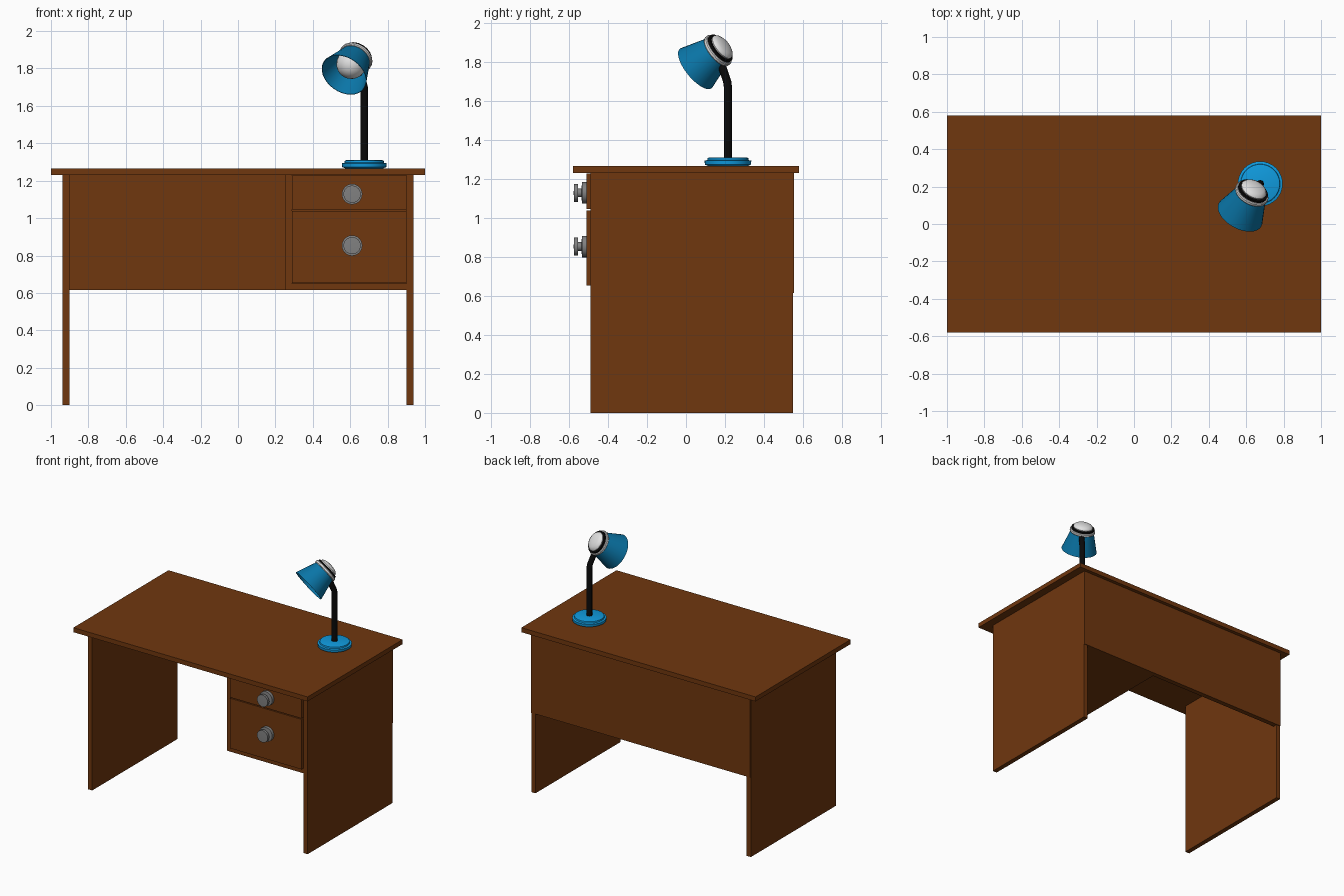
import bpy, bmesh, math
from mathutils import Vector

if "Cube" in bpy.data.objects:
    bpy.data.objects.remove(bpy.data.objects["Cube"])


def material(name, rgb):
    m = bpy.data.materials.new(name)
    m.diffuse_color = (*rgb, 1)
    m.use_nodes = True
    m.node_tree.nodes["Principled BSDF"].inputs["Base Color"].default_value = m.diffuse_color
    return m


WOOD = material("brown wood", (0.162, 0.038, 0.0045))
GREY = material("knob grey", (0.22, 0.22, 0.22))
BLUE = material("bright blue", (0.005, 0.33, 0.74))
DEEP = material("deep blue", (0.003, 0.18, 0.39))
WHITE = material("white", (0.75, 0.75, 0.75))
BLACK = material("black", (0.003, 0.003, 0.003))


def finish(name, bm, mat, smooth=False):
    bmesh.ops.recalc_face_normals(bm, faces=bm.faces)
    me = bpy.data.meshes.new(name)
    bm.to_mesh(me)
    bm.free()
    me.materials.append(mat)
    ob = bpy.data.objects.new(name, me)
    bpy.context.collection.objects.link(ob)
    if smooth:
        bpy.ops.object.select_all(action='DESELECT')
        ob.select_set(True)
        bpy.context.view_layer.objects.active = ob
        bpy.ops.object.shade_smooth_by_angle(angle=math.radians(35))
    return ob


def box(name, x, y, z, mat=WOOD):
    bm = bmesh.new()
    bmesh.ops.create_cube(bm, size=1)
    for v in bm.verts:
        v.co = [lo + (c + 0.5) * (hi - lo) for c, (lo, hi) in zip(v.co, (x, y, z))]
    return finish(name, bm, mat)


def lathe(name, profile, origin, axis, mat, sides=32):
    """Spin (radius, height) points around an axis; radius 0 closes to a point."""
    bm = bmesh.new()
    q = Vector(axis).to_track_quat('Z', 'Y')
    rings = []
    for r, h in profile:
        n = sides if r > 0 else 1
        rings.append([bm.verts.new(Vector(origin) + q @ Vector(
            (r * math.cos(2 * math.pi * i / sides), r * math.sin(2 * math.pi * i / sides), h)))
            for i in range(n)])
    for a, b in zip(rings, rings[1:]):
        for i in range(sides):
            j = (i + 1) % sides
            quad = [a[i % len(a)], a[j % len(a)], b[j % len(b)], b[i % len(b)]]
            bm.faces.new(list(dict.fromkeys(quad)))
    return finish(name, bm, mat, True)


# Desk carcass
box("desk_top", (-1, 1), (-0.58, 0.58), (1.23, 1.265))
for side, s in (("left", -1), ("right", 1)):
    box(side + "_side_panel", sorted((s * 0.902, s * 0.938)), (-0.49, 0.548), (0, 1.23))
box("back_panel", (-0.936, 0.936), (0.515, 0.553), (0.615, 1.23))

# Drawer cabinet
box("cabinet_side", (0.25, 0.288), (-0.49, 0.53), (0.615, 1.23))
box("cabinet_floor", (0.288, 0.91), (-0.49, 0.53), (0.615, 0.65))
KNOB = [(0, 0), (0.055, 0), (0.055, 0.023), (0.022, 0.026), (0.022, 0.043),
        (0.046, 0.045), (0.046, 0.064), (0, 0.066)]
for name, z0, z1, zk in (("upper", 1.045, 1.228, 1.128), ("lower", 0.652, 1.038, 0.853)):
    box(name + "_drawer", (0.29, 0.9), (-0.51, -0.47), (z0, z1))
    lathe(name + "_knob", KNOB, (0.61, -0.51, zk), (0, -1, 0), GREY, 24)

# Lamp foot
lathe("lamp_base", [(0, 0), (0.1, 0), (0.118, 0.008), (0.12, 0.028), (0.106, 0.031),
                    (0.104, 0.042), (0.095, 0.045), (0, 0.045)],
      (0.675, 0.215, 1.265), (0, 0, 1), BLUE)

# Lamp stem, bent towards the head
curve = bpy.data.curves.new("lamp_stem", 'CURVE')
curve.dimensions = '3D'
curve.bevel_depth = 0.021
curve.bevel_resolution = 2
curve.use_fill_caps = True
path = [(0.675, 0.215, 1.29), (0.675, 0.215, 1.67), (0.673, 0.211, 1.70), (0.652, 0.18, 1.79)]
spline = curve.splines.new('POLY')
spline.points.add(len(path) - 1)
for p, co in zip(spline.points, path):
    p.co = (*co, 1)
curve.materials.append(BLACK)
stem = bpy.data.objects.new("lamp_stem", curve)
bpy.context.collection.objects.link(stem)

# Lamp head, spun around its tilted axis from the shade rim backwards
RIM = (0.567, 0.05, 1.766)
AXIS = (0.393, 0.714, 0.579)
lathe("lamp_shade", [(0.13, 0), (0.085, 0.15), (0.082, 0.15), (0.127, 0), (0.13, 0)],
      RIM, AXIS, DEEP)
lathe("bulb", [(0.08 * math.sin(math.pi * i / 12) if 0 < i < 12 else 0,
                0.1 - 0.08 * math.cos(math.pi * i / 12)) for i in range(13)], RIM, AXIS, WHITE)
lathe("white_collar", [(0, 0.148), (0.09, 0.148), (0.094, 0.153), (0.094, 0.165),
                       (0.09, 0.17), (0, 0.17)], RIM, AXIS, WHITE)
lathe("black_ring", [(0, 0.168), (0.084, 0.168), (0.084, 0.183), (0, 0.183)], RIM, AXIS, BLACK)
lathe("white_cap", [(0, 0.182), (0.07, 0.182), (0.072, 0.19), (0.066, 0.2), (0.05, 0.209),
                    (0.026, 0.214), (0, 0.216)], RIM, AXIS, WHITE)
